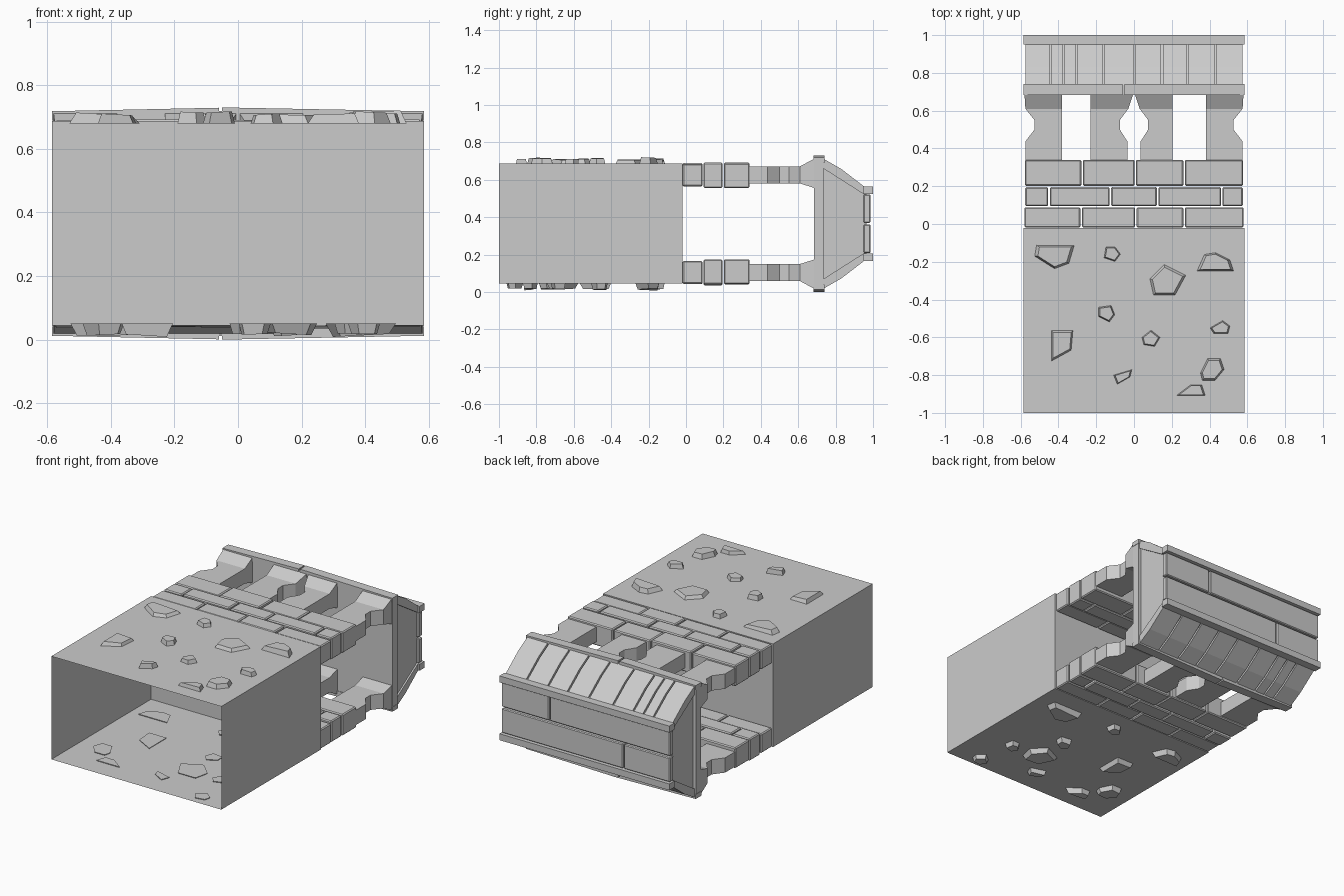
import bpy, bmesh, random
from mathutils import Vector

if "Cube" in bpy.data.objects:
    bpy.data.objects.remove(bpy.data.objects["Cube"])

random.seed(4)
H = 0.73            # total height; underside mirrors the top about H / 2


def make(name, solids, flip=False, bevel=0.0):
    """Each solid is a list of rings, lofted together and capped."""
    bm = bmesh.new()
    for rings in solids:
        loops = [[bm.verts.new((x, y, H - z if flip else z)) for x, y, z in r] for r in rings]
        n = len(loops[0])
        for a, b in zip(loops, loops[1:]):
            for i in range(n):
                j = (i + 1) % n
                bm.faces.new((a[i], a[j], b[j], b[i]))
        bm.faces.new(loops[0][::-1])
        bm.faces.new(loops[-1])
    bmesh.ops.recalc_face_normals(bm, faces=bm.faces)
    if bevel:
        bmesh.ops.bevel(bm, geom=bm.edges[:], offset=bevel, segments=1, affect='EDGES')
    me = bpy.data.meshes.new(name)
    bm.to_mesh(me)
    bm.free()
    ob = bpy.data.objects.new(name, me)
    bpy.context.collection.objects.link(ob)
    return ob


def ring_y(x0, x1, y, z0, z1):
    return [(x0, y, z0), (x1, y, z0), (x1, y, z1), (x0, y, z1)]


def box(x0, x1, y0, y1, z0, z1):
    return [ring_y(x0, x1, y0, z0, z1), ring_y(x0, x1, y1, z0, z1)]


def prism_x(profile, x0, x1):
    return [[(x, y, z) for y, z in profile] for x in (x0, x1)]


# Main body: thin shell, open at the front
body = make("wall_body", [box(-0.585, 0.585, -1, -0.02, 0.045, 0.687)])
bm = bmesh.new()
bm.from_mesh(body.data)
front = [f for f in bm.faces if f.calc_center_median().y < -0.99]
bmesh.ops.delete(bm, geom=front, context='FACES_ONLY')
bm.to_mesh(body.data)
bm.free()

# Stone outlines in hundredths
STONES = [
    [(-52, -11), (-31, -11), (-34, -21), (-42, -24), (-53, -17)],
    [(-15, -12), (-10, -12), (-7, -16), (-10, -20), (-16, -18)],
    [(8, -29), (16, -21), (28, -27), (22, -38), (10, -38)],
    [(37, -16), (43, -15), (51, -19), (53, -25), (33, -25)],
    [(-19, -44), (-12, -43), (-10, -48), (-13, -52), (-19, -49)],
    [(40, -55), (47, -51), (51, -54), (50, -58), (42, -58)],
    [(-44, -56), (-32, -56), (-33, -67), (-44, -73)],
    [(4, -60), (9, -56), (14, -60), (11, -65), (5, -64)],
    [(-11, -80), (-1, -77), (-2, -81), (-9, -85)],
    [(35, -79), (39, -71), (46, -71), (48, -77), (43, -83), (36, -83)],
    [(22, -91), (30, -85), (36, -85), (38, -91)],
]
# Underside stones: outline index and position
UNDER = [(9, -.42, -.73), (10, -.30, -.84), (8, .05, -.83), (1, .35, -.68),
         (2, .16, -.67), (4, .15, -.46), (6, -.27, -.47), (3, -.43, -.18),
         (0, .39, -.20), (7, .40, -.92), (1, .02, -.15)]


def stone(i, pos=None):
    pts = [Vector(p) / 100 for p in STONES[i]]
    c = sum(pts, Vector((0, 0))) / len(pts)
    at = Vector(pos) if pos else c
    sx = -1 if pos else 1
    top = 0.70 + random.uniform(0.006, 0.018)
    tilt = random.uniform(-0.06, 0.06)
    rings = []
    for s, z in ((1, 0.68), (0.8, top)):
        rings.append([(at.x + sx * (p - c).x * s, at.y + (p - c).y * s,
                       z + (tilt * (p - c).x if s < 1 else 0)) for p in pts])
    return rings


make("top_stones", [stone(i) for i in range(len(STONES))])
make("under_stones", [stone(i, (x, y)) for i, x, y in UNDER], flip=True)

# Brick courses: y range, z range, outer half width, joints
COURSES = [
    (-0.018, 0.088, 0.565, 0.688, 0.584, [-0.28, 0.01, 0.265]),
    (0.094, 0.195, 0.556, 0.692, 0.58, [-0.45, -0.125, 0.125, 0.465]),
    (0.202, 0.34, 0.556, 0.688, 0.582, [-0.275, 0.007, 0.265]),
]
# Pillar stations: y, outer edge, inner edge, z range
STATIONS = [(0.335, 0.575, 0.035, 0.58, 0.672), (0.437, 0.575, 0.035, 0.58, 0.672),
            (0.50, 0.527, 0.075, 0.58, 0.672), (0.55, 0.527, 0.075, 0.58, 0.672),
            (0.61, 0.575, 0.03, 0.58, 0.672), (0.69, 0.58, 0.003, 0.555, 0.715)]
TILES = [-0.58, -0.443, -0.373, -0.303, -0.163, 0.003, 0.148, 0.283, 0.43, 0.58]

for flip, tag in ((False, "top"), (True, "under")):
    for k, (y0, y1, z0, z1, w, joints) in enumerate(COURSES):
        xs = [-w] + joints + [w]
        bricks = [box(a + 0.004, b - 0.004, y0, y1, z0, z1 + random.uniform(-0.004, 0.003))
                  for a, b in zip(xs, xs[1:])]
        make(f"{tag}_brick_course_{k + 1}", bricks, flip, bevel=0.006)

    # Notched pillars between the bricks and the cornice
    pillars = []
    for s in (-1, 1):
        pillars.append([ring_y(s * o, s * 0.38, y, a, b) for y, o, i, a, b in STATIONS])
        pillars.append([ring_y(s * 0.23 if s < 0 else 0.204, s * i, y, a, b)
                        for y, o, i, a, b in STATIONS])
    make(f"{tag}_pillars", pillars, flip)

    # Cornice lip in two lengths that rise towards the joint
    def lip(x, z):
        return [(x, 0.682, 0.69), (x, 0.74, 0.69), (x, 0.74, z), (x, 0.682, z)]
    make(f"{tag}_cornice_lip", [[lip(-0.585, 0.718), lip(-0.06, 0.729)],
                                [lip(-0.05, 0.73), lip(0.585, 0.718)]], flip)

    # Sloping roof slabs with narrow gaps
    profile = [(0.735, 0.66), (0.735, 0.712), (0.83, 0.658), (0.955, 0.562), (0.955, 0.52)]
    make(f"{tag}_slope_slabs", [prism_x(profile, a + 0.005, b - 0.005)
                                for a, b in zip(TILES, TILES[1:])], flip)
    make(f"{tag}_end_lip", [box(-0.585, 0.585, 0.95, 1.0, 0.525, 0.565)], flip)

# Cornice core and tapered end block
make("cornice_plate", [box(-0.583, 0.583, 0.685, 0.736, 0.012, 0.718)])
make("end_block", [[ring_y(-0.565, 0.565, 0.73, 0.03, 0.70),
                    ring_y(-0.565, 0.565, 0.965, 0.185, 0.545)]])

# Panels on the end face
make("end_panels", [box(-0.58, 0.246, 0.95, 0.987, 0.37, 0.522),
                    box(0.254, 0.58, 0.95, 0.987, 0.37, 0.522),
                    box(-0.58, -0.264, 0.95, 0.987, 0.208, 0.36),
                    box(-0.256, 0.58, 0.95, 0.987, 0.208, 0.36)], bevel=0.005)
